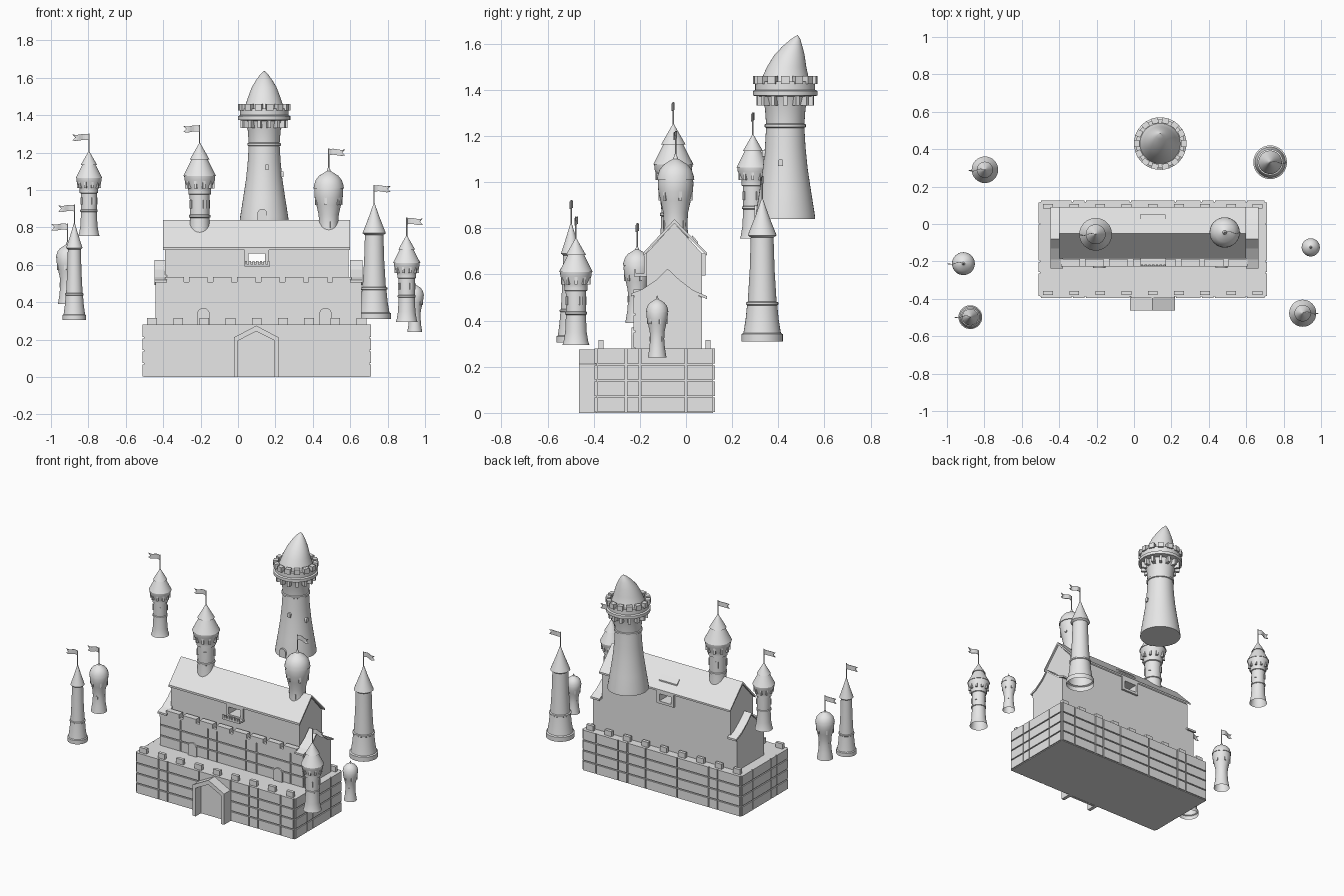
import bpy, bmesh, math
from mathutils import Matrix, Vector

old = bpy.data.objects.get("Cube")
if old:
    bpy.data.objects.remove(old, do_unlink=True)

stone = bpy.data.materials.new("plain_stone_grey")
stone.use_nodes = True
stone.diffuse_color = (0.8, 0.8, 0.8, 1)
stone.node_tree.nodes["Principled BSDF"].inputs["Base Color"].default_value = (0.8, 0.8, 0.8, 1)


def finish(name, bm, smooth=False):
    """Turn a bmesh into a named object with the stone material."""
    bmesh.ops.recalc_face_normals(bm, faces=bm.faces)
    mesh = bpy.data.meshes.new(name)
    bm.to_mesh(mesh)
    bm.free()
    mesh.materials.append(stone)
    ob = bpy.data.objects.new(name, mesh)
    bpy.context.collection.objects.link(ob)
    if smooth:
        bpy.ops.object.select_all(action='DESELECT')
        ob.select_set(True)
        bpy.context.view_layer.objects.active = ob
        bpy.ops.object.shade_smooth_by_angle(angle=math.radians(35))
    return ob


def boxes(name, spans):
    """One object from boxes, each given as x, y and z ranges."""
    bm = bmesh.new()
    for span in spans:
        mid = Vector([(a + b) / 2 for a, b in span])
        size = Vector([abs(b - a) for a, b in span])
        bmesh.ops.create_cube(bm, size=1, matrix=Matrix.Translation(mid) @ Matrix.Diagonal(size).to_4x4())
    return finish(name, bm)


def ring(name, x, y, radius, z, size, count, start=0):
    """Boxes set around a circle, size is radial, tangential, vertical."""
    bm = bmesh.new()
    for i in range(count):
        turn = Matrix.Rotation(start + math.tau * i / count, 4, 'Z')
        bmesh.ops.create_cube(bm, size=1, matrix=Matrix.Translation((x, y, z)) @ turn
                              @ Matrix.Translation((radius, 0, 0)) @ Matrix.Diagonal(size).to_4x4())
    return finish(name, bm)


def prism(name, pts, lo, hi, axis):
    """Extrude a (y, z) outline along x, or an (x, z) outline along y."""
    bm = bmesh.new()
    place = (lambda p, d: (d, p[0], p[1])) if axis == 'x' else (lambda p, d: (p[0], d, p[1]))
    face = bm.faces.new([bm.verts.new(place(p, lo)) for p in pts])
    out = bmesh.ops.extrude_face_region(bm, geom=[face])
    verts = [v for v in out["geom"] if isinstance(v, bmesh.types.BMVert)]
    bmesh.ops.translate(bm, verts=verts, vec=place((0, 0), hi - lo))
    return finish(name, bm)


def lathe(name, x, y, z, profile, scale=1, wide=1, lean=None, closed=False, sides=32):
    """Spin a (radius, height) profile; lean shifts each ring along y."""
    bm = bmesh.new()
    rings = []
    for r, h in profile:
        dy = lean(h) if lean else 0
        rings.append([bm.verts.new((x + max(r, 0.001) * scale * wide * math.cos(math.tau * i / sides),
                                    y + dy + max(r, 0.001) * scale * wide * math.sin(math.tau * i / sides),
                                    z + h * scale)) for i in range(sides)])
    for a, b in zip(rings, rings[1:]):
        for i in range(sides):
            j = (i + 1) % sides
            bm.faces.new((a[i], a[j], b[j], b[i]))
    bm.faces.new(rings[-1])
    if closed:
        bm.faces.new(rings[0])
    return finish(name, bm, smooth=True)


def arch(w, z0, z1, x=0):
    """Round-headed outline."""
    top = [(x + w * math.cos(math.pi * i / 10), z1 - w + w * math.sin(math.pi * i / 10)) for i in range(11)]
    return [(x + w, z0)] + top + [(x - w, z0)]


# --- Lower wall with coursed stone facing ---
X0, X1, Y0, Y1, TOP = -0.502, 0.702, -0.388, 0.118, 0.28
boxes("lower_wall", [((X0, X1), (Y0, Y1), (0, TOP))])


def courses(seams, z0, z1, rows, gap=0.008):
    step = (z1 - z0) / rows
    for r in range(rows):
        for a, b in zip(seams, seams[1:]):
            yield (a + gap / 2, b - gap / 2), (z0 + r * step + gap / 2, z0 + (r + 1) * step - gap / 2 * (r < rows - 1))


long_seams = [X0, -0.33, -0.26, -0.02, 0.22, 0.36, 0.43, 0.6, X1]
short_seams = [Y0, -0.26, -0.2, 0.0, Y1]
facing = []
for u, z in courses(long_seams, 0, TOP, 4):
    facing += [(u, (Y0 - 0.008, Y0), z), (u, (Y1, Y1 + 0.008), z)]
for u, z in courses(short_seams, 0, TOP, 4):
    facing += [((X0 - 0.008, X0), u, z), ((X1, X1 + 0.008), u, z)]
boxes("lower_wall_stones", facing)
boxes("lower_battlements", [((c - 0.026, c + 0.026), (y - 0.011, y + 0.011), (TOP, 0.315))
                            for c in [-0.46 + 0.14 * i for i in range(9)] for y in (-0.368, 0.095)])

# --- Gate porch ---
gx = 0.098
prism("gate_porch", [(gx - 0.12, 0), (gx - 0.12, 0.212), (gx, 0.275), (gx + 0.12, 0.212), (gx + 0.12, 0),
                     (gx + 0.097, 0), (gx + 0.097, 0.195), (gx, 0.245), (gx - 0.097, 0.195), (gx - 0.097, 0)],
      -0.463, -0.388, 'y')
prism("gate_door", [(gx - 0.1, 0), (gx - 0.1, 0.2), (gx, 0.25), (gx + 0.1, 0.2), (gx + 0.1, 0)],
      -0.405, -0.39, 'y')

# --- Middle hall with parapet ---
boxes("middle_hall", [((-0.44, 0.66), (-0.22, 0.07), (TOP, 0.5))])
hall_seams = [-0.44, -0.28, -0.07, 0.0, 0.22, 0.3, 0.56, 0.66]
boxes("middle_hall_stones", [(u, (-0.227, -0.22), z) for u, z in courses(hall_seams, TOP, 0.5, 3)])
boxes("middle_battlements", [((-0.395, 0.615), (-0.227, -0.205), (0.495, 0.508))]
      + [((c - 0.05, c + 0.05), (-0.227, -0.187), (0.5, 0.535)) for c in [-0.34 + 0.128 * i for i in range(8)]])
for side, c in (("right", -0.185), ("left", 0.468)):
    prism(side + "_hall_window", arch(0.033, TOP, 0.37, c), -0.236, -0.22, 'y')

# --- End wings with flared roofs ---
curve = [(-0.238, 0.518), (-0.19, 0.535), (-0.13, 0.575), (-0.08, 0.625), (-0.03, 0.578), (0.03, 0.532), (0.09, 0.506)]
body = [(max(-0.225, min(0.07, y)), z - 0.008) for y, z in curve]
for side, a, b in (("right", -0.44, -0.385), ("left", 0.605, 0.66)):
    prism(side + "_wing", [(-0.225, 0.48)] + body + [(0.07, 0.48)], a, b, 'x')
    prism(side + "_wing_roof", curve + [(y, z - 0.013) for y, z in reversed(curve)], a - 0.006, b + 0.006, 'x')

# --- Upper hall, cut through by a window passage ---
hall = prism("upper_hall", [(-0.172, 0.45), (-0.172, 0.69), (-0.05, 0.822), (0.07, 0.69), (0.07, 0.45)],
             -0.39, 0.59, 'x')
cutter = boxes("window_cutter", [((0.055, 0.145), (-0.3, 0.2), (0.612, 0.662))])
cutter.hide_render = True
cut = hall.modifiers.new("passage", 'BOOLEAN')
cut.operation = 'DIFFERENCE'
cut.object = cutter
bpy.context.view_layer.objects.active = hall
bpy.ops.object.modifier_apply(modifier=cut.name)
bpy.data.objects.remove(cutter, do_unlink=True)
prism("upper_roof", [(-0.185, 0.694), (-0.05, 0.839), (0.09, 0.694), (0.09, 0.682), (-0.05, 0.822), (-0.185, 0.68)],
      -0.4, 0.6, 'x')


def frame(name, y0, y1):
    boxes(name, [((0.035, 0.055), (y0, y1), (0.595, 0.69)), ((0.145, 0.165), (y0, y1), (0.595, 0.69)),
                 ((0.055, 0.145), (y0, y1), (0.662, 0.69)), ((0.055, 0.145), (y0, y1), (0.595, 0.612))])


frame("front_window_frame", -0.182, -0.17)
frame("back_window_frame", 0.068, 0.084)
boxes("balcony", [((0.035, 0.17), (-0.225, -0.17), (0.59, 0.603))]
      + [((c - 0.006, c + 0.006), (-0.225, -0.217), (0.6, 0.622)) for c in [0.043 + 0.02 * i for i in range(7)]])
# Skylight frame lying on the back roof slope
prism("skylight", [(0.026, 0.76), (0.026, 0.77), (0.052, 0.742), (0.052, 0.732)], 0.032, 0.168, 'x')

# --- Great tower ---
tx, ty = 0.14, 0.43
lathe("great_tower", tx, ty, 0,
      [(0.13, 0.84), (0.128, 0.86), (0.112, 0.96), (0.097, 1.06), (0.088, 1.15), (0.083, 1.235), (0.089, 1.238),
       (0.089, 1.25), (0.083, 1.253), (0.088, 1.32), (0.104, 1.37), (0.14, 1.375), (0.14, 1.395), (0.13, 1.4),
       (0.13, 1.435), (0.1, 1.435)], closed=True, sides=40)
ring("great_tower_battlements", tx, ty, 0.125, 1.443, Vector((0.03, 0.036, 0.034)), 14)
ring("great_tower_brackets", tx, ty, 0.108, 1.355, Vector((0.035, 0.018, 0.045)), 14)
lathe("great_tower_roof", tx, ty, 0,
      [(0.11, 1.43), (0.1, 1.455), (0.085, 1.5), (0.066, 1.55), (0.042, 1.59), (0.02, 1.62), (0, 1.637)],
      lean=lambda h: 0.05 * ((h - 1.43) / 0.2) ** 2, sides=40)
prism("great_tower_door", arch(0.026, 0.84, 0.9, 0.13), ty - 0.134, ty - 0.1, 'y')
prism("great_tower_front_window", arch(0.011, 1.11, 1.14, 0.155), ty - 0.1, ty - 0.08, 'y')
prism("great_tower_side_window", arch(0.011, 1.07, 1.1, 0.41), tx + 0.08, tx + 0.102, 'x')


# --- Small towers, profiles in units of tower height ---
TIERED = [(.125, 0), (.115, .03), (.1, .12), (.093, .28), (.103, .285), (.103, .305), (.093, .31), (.095, .5),
          (.108, .505), (.108, .53), (.11, .56), (.145, .64), (.148, .68), (.156, .68), (.075, .84), (.095, .835), (0, 1)]
DOMED = [(.15, 0), (.125, .15), (.113, .3), (.12, .42), (.145, .53), (.166, .62), (.172, .7), (.168, .73), (.18, .73),
         (.175, .77), (.155, .83), (.115, .88), (.06, .915), (.025, .935), (0, 1)]
PLAIN = [(.144, 0), (.144, .05), (.13, .058), (.115, .15), (.105, .25), (.112, .255), (.112, .27), (.1, .275),
         (.086, .5), (.079, .72), (.1, .735), (.047, .87), (0, 1)]


def flag(name, x, y, tip, way):
    """Pole with a waving swallowtail pennant."""
    lathe(name + "_pole", x, y, tip - 0.02, [(0.003, 0), (0.003, 0.112)], sides=8)
    bm = bmesh.new()
    rows = []
    for i in range(9):
        t = i / 8
        wave = 0.006 * math.sin(t * 6)
        rows.append([bm.verts.new((x + way * 0.086 * (t - (0.18 * t ** 6 if k == 1 else 0)), y + wave,
                                   tip + 0.056 + 0.016 * k + wave * 0.5)) for k in range(3)])
    for a, b in zip(rows, rows[1:]):
        for k in range(2):
            bm.faces.new((a[k], b[k], b[k + 1], a[k + 1]))
    ob = finish(name + "_flag", bm)
    ob.modifiers.new("thickness", 'SOLIDIFY').thickness = 0.003


def tower(name, x, y, z, height, profile, way=0, wide=1):
    lathe(name, x, y, z, profile, height, wide)
    if profile is TIERED:
        ring(name + "_brackets", x, y, .118 * height, z + .61 * height, Vector((.045, .025, .1)) * height, 10)
        ring(name + "_slits", x, y, .094 * height, z + .41 * height, Vector((.02, .03, .08)) * height, 4, 0.5)
    elif profile is DOMED:
        ring(name + "_slits", x, y, .15 * height, z + .58 * height, Vector((.03, .03, .09)) * height, 6, 0.3)
        ring(name + "_lower_slits", x, y, .113 * height, z + .3 * height, Vector((.016, .03, .08)) * height, 3, 0.8)
    if way:
        flag(name, x, y, z + height, way)


tower("roof_spire_tower", -0.205, -0.055, 0.695, 0.56, TIERED, -1)
tower("roof_dome_tower", 0.485, -0.045, 0.68, 0.45, DOMED, 1)
tower("back_right_tower", -0.797, 0.29, 0.755, 0.455, TIERED, -1)
tower("middle_right_tower", -0.912, -0.212, 0.39, 0.34, DOMED, -1)
tower("front_right_tower", -0.875, -0.498, 0.305, 0.525, PLAIN, -1, 0.84)
tower("back_left_tower", 0.728, 0.33, 0.31, 0.625, PLAIN, 1)
tower("front_left_tower", 0.902, -0.477, 0.295, 0.465, TIERED, 1)
tower("middle_left_tower", 0.945, -0.125, 0.24, 0.27, DOMED)
